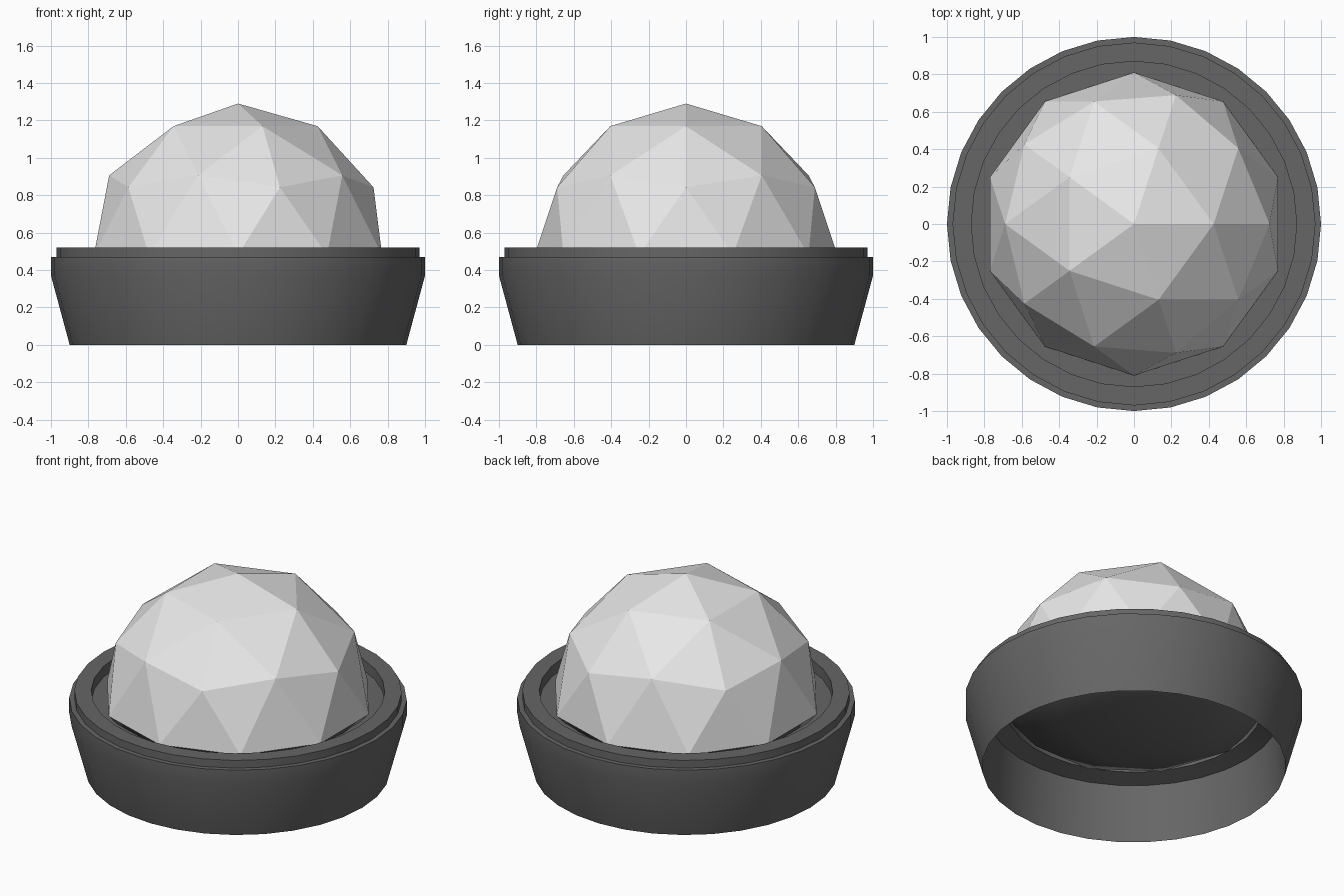
import bpy, bmesh, math
from mathutils import Matrix

if "Cube" in bpy.data.objects:
    bpy.data.objects.remove(bpy.data.objects["Cube"])


def make_material(name, value):
    mat = bpy.data.materials.new(name)
    mat.diffuse_color = (value, value, value, 1)
    mat.use_nodes = True
    mat.node_tree.nodes["Principled BSDF"].inputs["Base Color"].default_value = mat.diffuse_color
    return mat


def make_object(name, bm, mats):
    mesh = bpy.data.meshes.new(name)
    bm.to_mesh(mesh)
    bm.free()
    for m in mats:
        mesh.materials.append(m)
    obj = bpy.data.objects.new(name, mesh)
    bpy.context.collection.objects.link(obj)
    return obj


dark = make_material("dark_grey", 0.132)
pale = make_material("pale_grey", 0.8)

# Base ring: flared wall, stepped rim and inner support ledge, lathed as one profile
SIDES = 32
profile = [(0.90, 0), (1.0, 0.37), (1.0, 0.47), (0.97, 0.47), (0.97, 0.52),
           (0.87, 0.52), (0.87, 0.45), (0.76, 0.45), (0.76, 0.40), (0.87, 0.37)]
bm = bmesh.new()
rings = []
for r, z in profile:
    rings.append([bm.verts.new((r * math.cos(a), r * math.sin(a), z))
                  for a in (2 * math.pi * i / SIDES for i in range(SIDES))])
for k, lower in enumerate(rings):
    upper = rings[(k + 1) % len(rings)]
    for i in range(SIDES):
        j = (i + 1) % SIDES
        bm.faces.new((lower[i], lower[j], upper[j], upper[i]))
bmesh.ops.recalc_face_normals(bm, faces=bm.faces)
base = make_object("base_ring", bm, [dark])
bpy.context.view_layer.objects.active = base
base.select_set(True)
bpy.ops.object.shade_smooth_by_angle(angle=math.radians(30))

# Faceted dome: icosphere whose lower half is flattened into a smooth dark underside
EQUATOR = 0.48
bm = bmesh.new()
bmesh.ops.create_icosphere(bm, subdivisions=2, radius=0.81,
                           matrix=Matrix.Translation((0, 0, EQUATOR)))
for face in bm.faces:
    below = face.calc_center_median().z < EQUATOR
    face.material_index = int(below)
    face.smooth = below
for v in bm.verts:
    if v.co.z < EQUATOR - 0.01:
        v.co.z = EQUATOR + (v.co.z - EQUATOR) * 0.3
make_object("faceted_dome", bm, [pale, dark])
